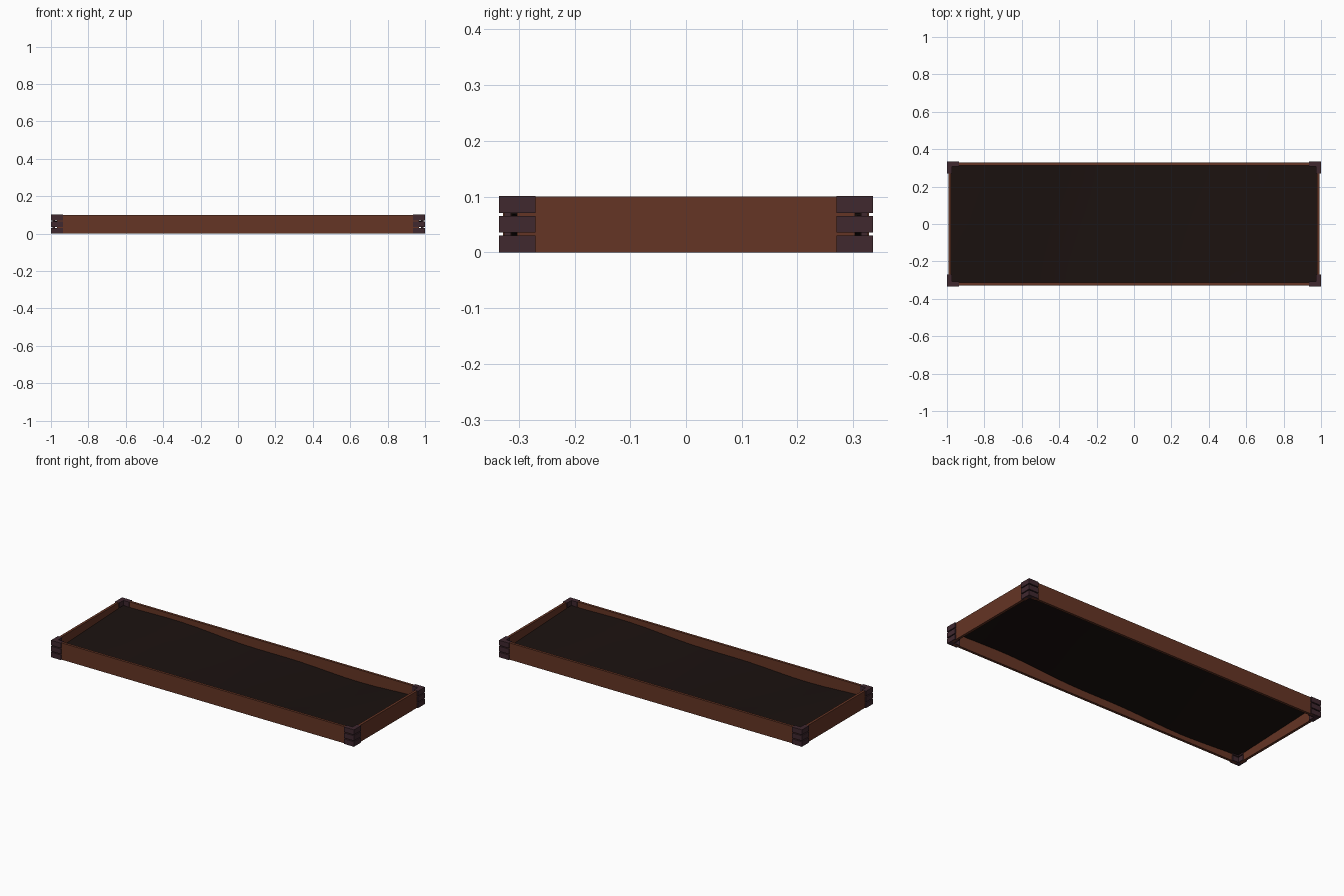
import bpy, bmesh, math

if "Cube" in bpy.data.objects:
    bpy.data.objects.remove(bpy.data.objects["Cube"])

def material(name, col):
    m = bpy.data.materials.new(name)
    m.diffuse_color = (*col, 1)
    m.use_nodes = True
    m.node_tree.nodes["Principled BSDF"].inputs["Base Color"].default_value = m.diffuse_color
    return m

wood = material("wood", (0.13, 0.035, 0.018))
dark = material("dark_bracket", (0.05, 0.021, 0.028))
earth = material("earth", (0.011, 0.006, 0.005))

def finish(name, bm, mat):
    bmesh.ops.recalc_face_normals(bm, faces=bm.faces)
    me = bpy.data.meshes.new(name)
    bm.to_mesh(me)
    bm.free()
    me.materials.append(mat)
    ob = bpy.data.objects.new(name, me)
    bpy.context.collection.objects.link(ob)
    return ob

def prism(name, pts, z0, z1, mat):
    bm = bmesh.new()
    f = bm.faces.new([bm.verts.new((x, y, z0)) for x, y in pts])
    r = bmesh.ops.extrude_face_region(bm, geom=[f])
    vs = [v for v in r["geom"] if isinstance(v, bmesh.types.BMVert)]
    bmesh.ops.translate(bm, vec=(0, 0, z1 - z0), verts=vs)
    return finish(name, bm, mat)

def box(name, x0, x1, y0, y1, z0, z1, mat):
    return prism(name, [(x0, y0), (x1, y0), (x1, y1), (x0, y1)], z0, z1, mat)

# Side and end planks
for s, a, b in ((1, "back", "right"), (-1, "front", "left")):
    y0, y1 = sorted((s * 0.313, s * 0.328))
    box(a + "_plank", -0.968, 0.968, y0, y1, 0, 0.1, wood)
    x0, x1 = sorted((s * 0.978, s * 0.993))
    box(b + "_plank", x0, x1, -0.303, 0.303, 0, 0.1, wood)

# Three stacked L-shaped brackets at each corner, with a pin through them
X, Y, L, T = 1.0, 0.335, 0.065, 0.028
ell = [(X, Y), (X - L, Y), (X - L, Y - T), (X - T, Y - T), (X - T, Y - L), (X, Y - L)]
for sx in (-1, 1):
    for sy in (-1, 1):
        for i in range(3):
            z = 0.0355 * i
            prism("corner_bracket", [(x * sx, y * sy) for x, y in ell], z, z + 0.03, dark)
        cx, cy = sx * 0.985, sy * 0.32
        box("corner_pin", cx - 0.006, cx + 0.006, cy - 0.006, cy + 0.006, 0.005, 0.095, dark)

# Uneven soil sheet, high at two opposite corners
def profile(x):
    return 0.052 - 0.02 * math.sin(1.9 * x + 0.4) + 0.005 * math.sin(8 * x)

bm = bmesh.new()
bmesh.ops.create_grid(bm, x_segments=20, y_segments=8, size=1)
for v in bm.verts:
    t = (v.co.y + 1) / 2
    x = v.co.x
    z = t * profile(x) + (1 - t) * profile(-x)
    v.co = (x * 0.979, v.co.y * 0.314, z)
soil = finish("soil", bm, earth)
for p in soil.data.polygons:
    p.use_smooth = True
if soil.data.polygons[0].normal.z < 0:
    soil.data.flip_normals()
